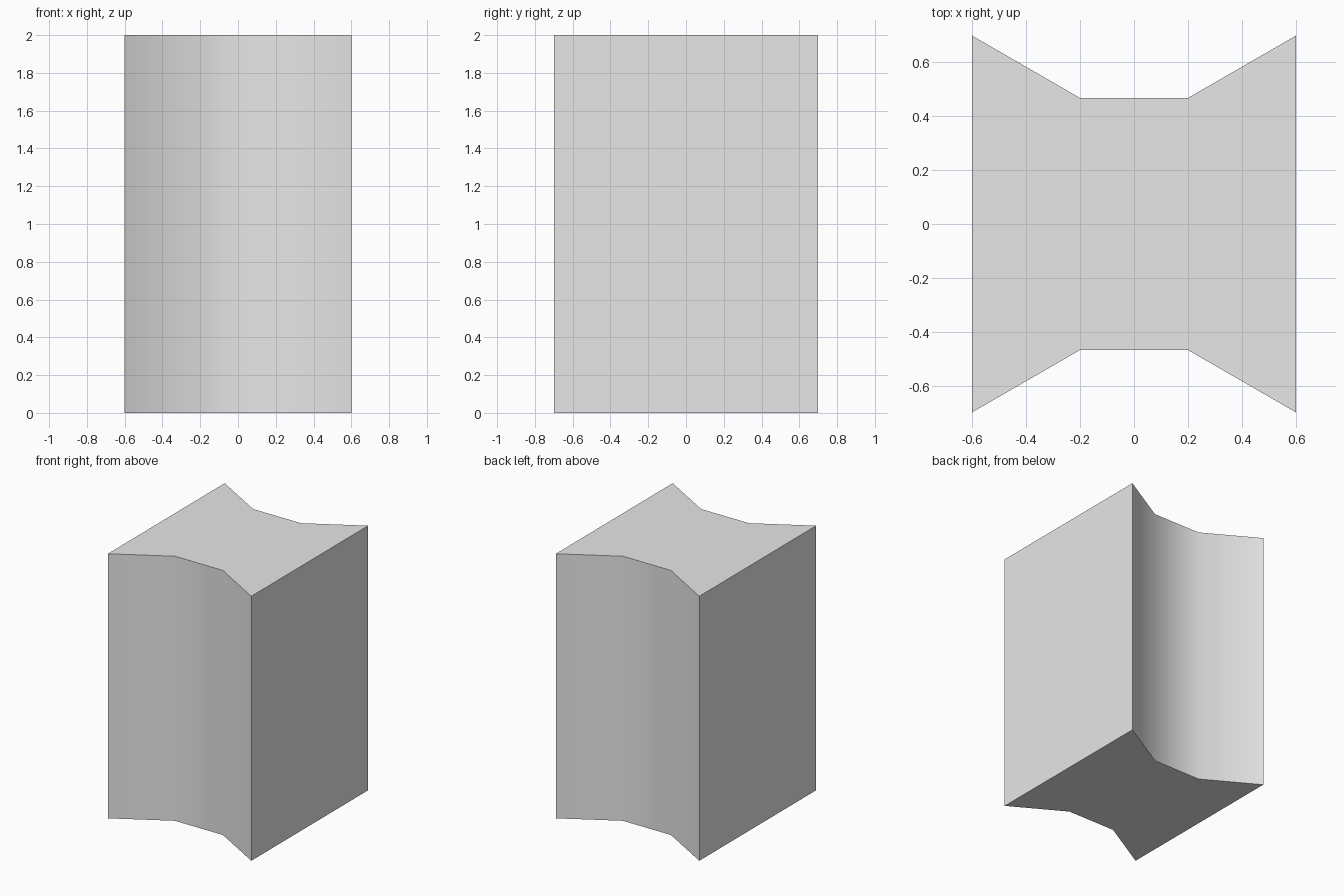
import bpy
import bmesh
import math

cube = bpy.data.objects.get("Cube")
if cube:
    bpy.data.objects.remove(cube, do_unlink=True)

HEIGHT = 2.0

# Plain grey material
grey = bpy.data.materials.new("light_grey")
grey.use_nodes = True
colour = (0.8, 0.8, 0.8, 1.0)
grey.diffuse_color = colour
grey.node_tree.nodes["Principled BSDF"].inputs["Base Color"].default_value = colour

# Plan outline: front edge with its shallow groove, then the same turned to the back
front = [(-0.6, -0.698), (-0.2, -0.467), (0.2, -0.467), (0.6, -0.698)]
outline = front + [(-x, -y) for x, y in front]

# Block: the outline extruded upwards
bm = bmesh.new()
base = bm.faces.new([bm.verts.new((x, y, 0)) for x, y in outline])
top = bmesh.ops.extrude_face_region(bm, geom=[base], use_keep_orig=True)
top_verts = [v for v in top["geom"] if isinstance(v, bmesh.types.BMVert)]
bmesh.ops.translate(bm, verts=top_verts, vec=(0, 0, HEIGHT))
bmesh.ops.recalc_face_normals(bm, faces=bm.faces)

mesh = bpy.data.meshes.new("grooved_block")
bm.to_mesh(mesh)
bm.free()
mesh.materials.append(grey)
block = bpy.data.objects.new("grooved_block", mesh)
bpy.context.collection.objects.link(block)

# Smooth grooves, sharp corners
bpy.ops.object.select_all(action="DESELECT")
block.select_set(True)
bpy.context.view_layer.objects.active = block
bpy.ops.object.shade_smooth_by_angle(angle=math.radians(40))
